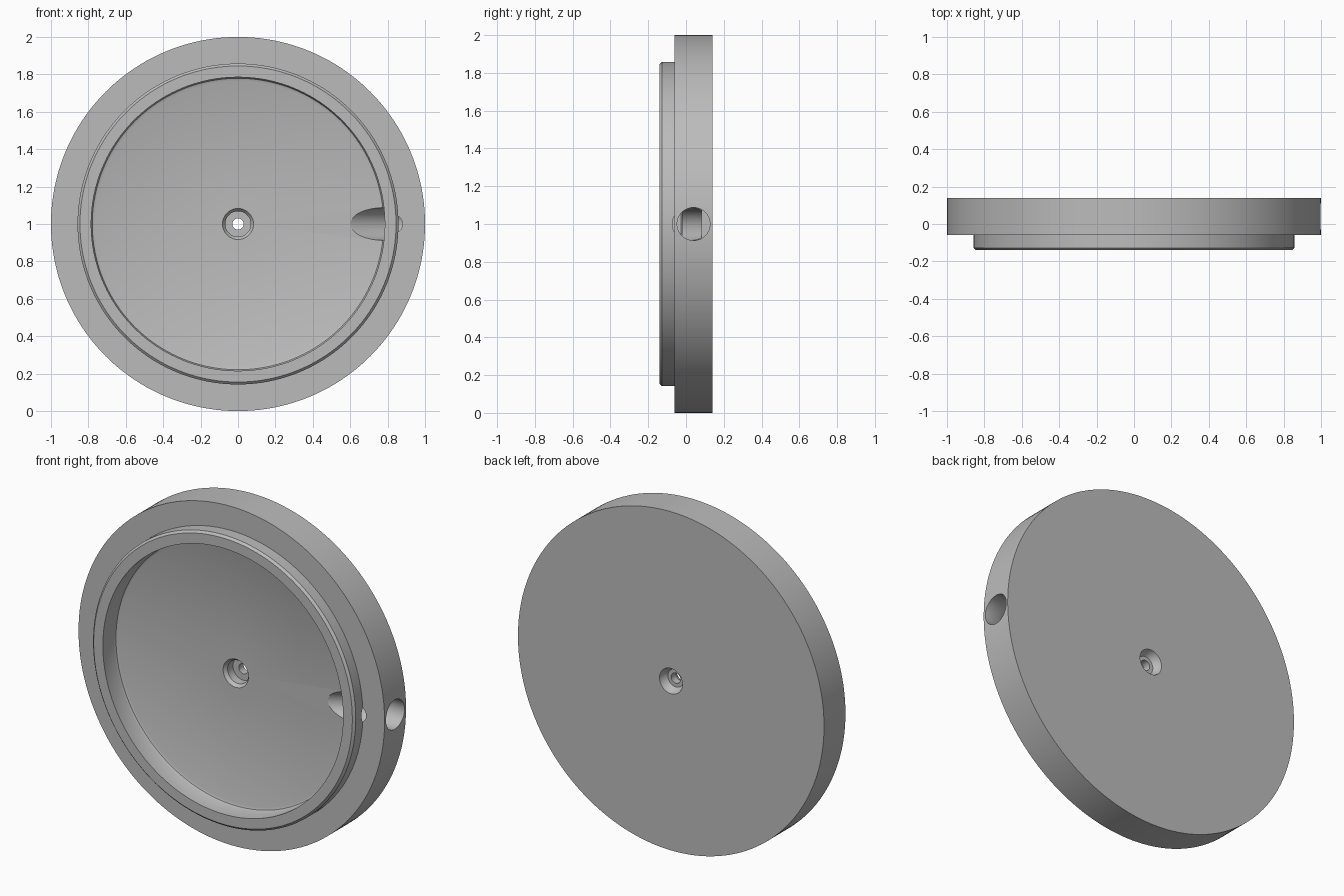
import bpy
import bmesh
import math
from mathutils import Vector

default = bpy.data.objects.get("Cube")
if default:
    bpy.data.objects.remove(default, do_unlink=True)

grey = bpy.data.materials.new("plain grey")
grey.use_nodes = True
grey.diffuse_color = (0.5, 0.5, 0.5, 1)
grey.node_tree.nodes["Principled BSDF"].inputs["Base Color"].default_value = (0.5, 0.5, 0.5, 1)


def turned(name, profile, steps=160):
    """Spin a closed (radius, y) profile around the y axis, centred at z = 1."""
    bm = bmesh.new()
    verts = [bm.verts.new((r, y, 0)) for r, y in profile]
    edges = [bm.edges.new((v, verts[i - 1])) for i, v in enumerate(verts)]
    bmesh.ops.spin(bm, geom=verts + edges, cent=(0, 0, 0), axis=(0, 1, 0),
                   angle=math.tau, steps=steps, use_duplicate=False)
    bmesh.ops.remove_doubles(bm, verts=bm.verts, dist=1e-5)
    bmesh.ops.recalc_face_normals(bm, faces=bm.faces)
    bmesh.ops.translate(bm, verts=bm.verts, vec=(0, 0, 1))
    mesh = bpy.data.meshes.new(name)
    bm.to_mesh(mesh)
    bm.free()
    obj = bpy.data.objects.new(name, mesh)
    bpy.context.collection.objects.link(obj)
    obj.data.materials.append(grey)
    return obj


def drill(target, start, end, radius):
    """Cut a round bore between two points."""
    start, end = Vector(start), Vector(end)
    axis = end - start
    bpy.ops.mesh.primitive_cylinder_add(vertices=64, radius=radius, depth=axis.length,
                                        location=(start + end) / 2)
    cutter = bpy.context.object
    cutter.name = "bore_cutter"
    cutter.hide_render = True
    cutter.rotation_euler = axis.to_track_quat('Z', 'Y').to_euler()
    cutter.data.materials.append(grey)
    cut = target.modifiers.new("bore", 'BOOLEAN')
    cut.operation = 'DIFFERENCE'
    cut.solver = 'EXACT'
    cut.object = cutter
    bpy.ops.object.select_all(action='DESELECT')
    target.select_set(True)
    bpy.context.view_layer.objects.active = target
    bpy.ops.object.modifier_apply(modifier=cut.name)
    bpy.data.objects.remove(cutter, do_unlink=True)


# Flanged cap: centre hole, recessed floor, raised rim, flange, back countersink
cap = turned("flanged_cap", [
    (0.03, 0.05), (0.068, 0.05), (0.068, 0.0), (0.083, -0.02),
    (0.765, -0.02), (0.779, -0.026), (0.785, -0.04), (0.785, -0.14),
    (0.845, -0.14), (0.858, -0.127), (0.858, -0.06),
    (1.0, -0.06), (1.0, 0.14),
    (0.075, 0.14), (0.068, 0.115), (0.052, 0.095), (0.03, 0.095),
])

# Side port: straight bore from the edge, then an angled bore into the recess
joint = Vector((0.879, 0.04, 1))
angle = math.radians(30)
inward = Vector((-math.cos(angle), -math.sin(angle), 0))
drill(cap, (1.1, 0.04, 1), (0.855, 0.04, 1), 0.087)
drill(cap, joint, joint + inward * 0.35, 0.087)

bpy.ops.object.shade_smooth_by_angle(angle=math.radians(30))
